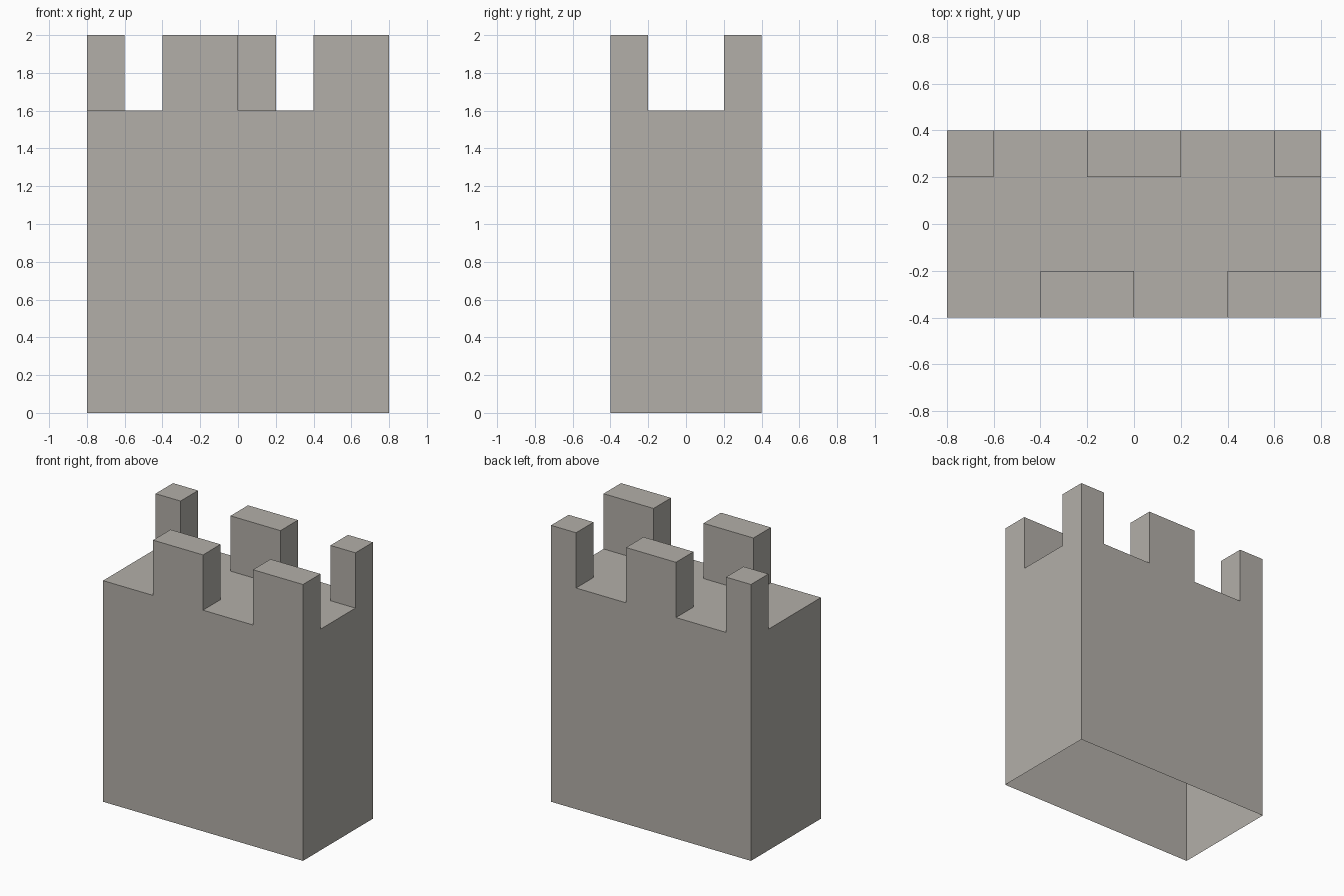
import bpy, bmesh

if "Cube" in bpy.data.objects:
    bpy.data.objects.remove(bpy.data.objects["Cube"])

# Plan of the tower: column and row lines, deck and merlon heights
XS = [-0.8, -0.6, -0.4, -0.2, 0.0, 0.2, 0.4, 0.6, 0.8]
YS = [-0.4, -0.2, 0.2, 0.4]
DECK, TOP = 1.6, 2.0
FRONT_MERLONS = {2, 3, 6, 7}
BACK_MERLONS = {0, 3, 4, 7}


def height(i, j):
    if not (0 <= i < len(XS) - 1 and 0 <= j < len(YS) - 1):
        return 0.0
    raised = (j == 0 and i in FRONT_MERLONS) or (j == 2 and i in BACK_MERLONS)
    return TOP if raised else DECK


bm = bmesh.new()


def quad(*points):
    bm.faces.new([bm.verts.new(p) for p in points])


def wall(a, b, low, high):
    # Vertical panel, split at deck level so panels join edge to edge
    levels = [z for z in (0.0, DECK, TOP) if low <= z <= high]
    for z0, z1 in zip(levels, levels[1:]):
        quad((*a, z0), (*b, z0), (*b, z1), (*a, z1))


# Deck, merlon tops and every exposed wall; the underside stays open
for i in range(len(XS) - 1):
    for j in range(len(YS) - 1):
        x0, x1, y0, y1 = XS[i], XS[i + 1], YS[j], YS[j + 1]
        h = height(i, j)
        quad((x0, y0, h), (x1, y0, h), (x1, y1, h), (x0, y1, h))
        sides = [((x0, y0), (x1, y0), (i, j - 1)), ((x1, y0), (x1, y1), (i + 1, j)),
                 ((x1, y1), (x0, y1), (i, j + 1)), ((x0, y1), (x0, y0), (i - 1, j))]
        for a, b, neighbour in sides:
            if height(*neighbour) < h:
                wall(a, b, height(*neighbour), h)

# Weld the panels and merge flat areas into clean faces
bmesh.ops.remove_doubles(bm, verts=bm.verts[:], dist=0.0001)
bmesh.ops.dissolve_limit(bm, angle_limit=0.01, verts=bm.verts[:], edges=bm.edges[:])

mesh = bpy.data.meshes.new("battlement_tower")
bm.to_mesh(mesh)
bm.free()

stone = bpy.data.materials.new("warm grey stone")
stone.diffuse_color = (0.45, 0.43, 0.395, 1.0)
stone.use_nodes = True
stone.node_tree.nodes["Principled BSDF"].inputs["Base Color"].default_value = stone.diffuse_color
mesh.materials.append(stone)
tower = bpy.data.objects.new("battlement_tower", mesh)
bpy.context.collection.objects.link(tower)
